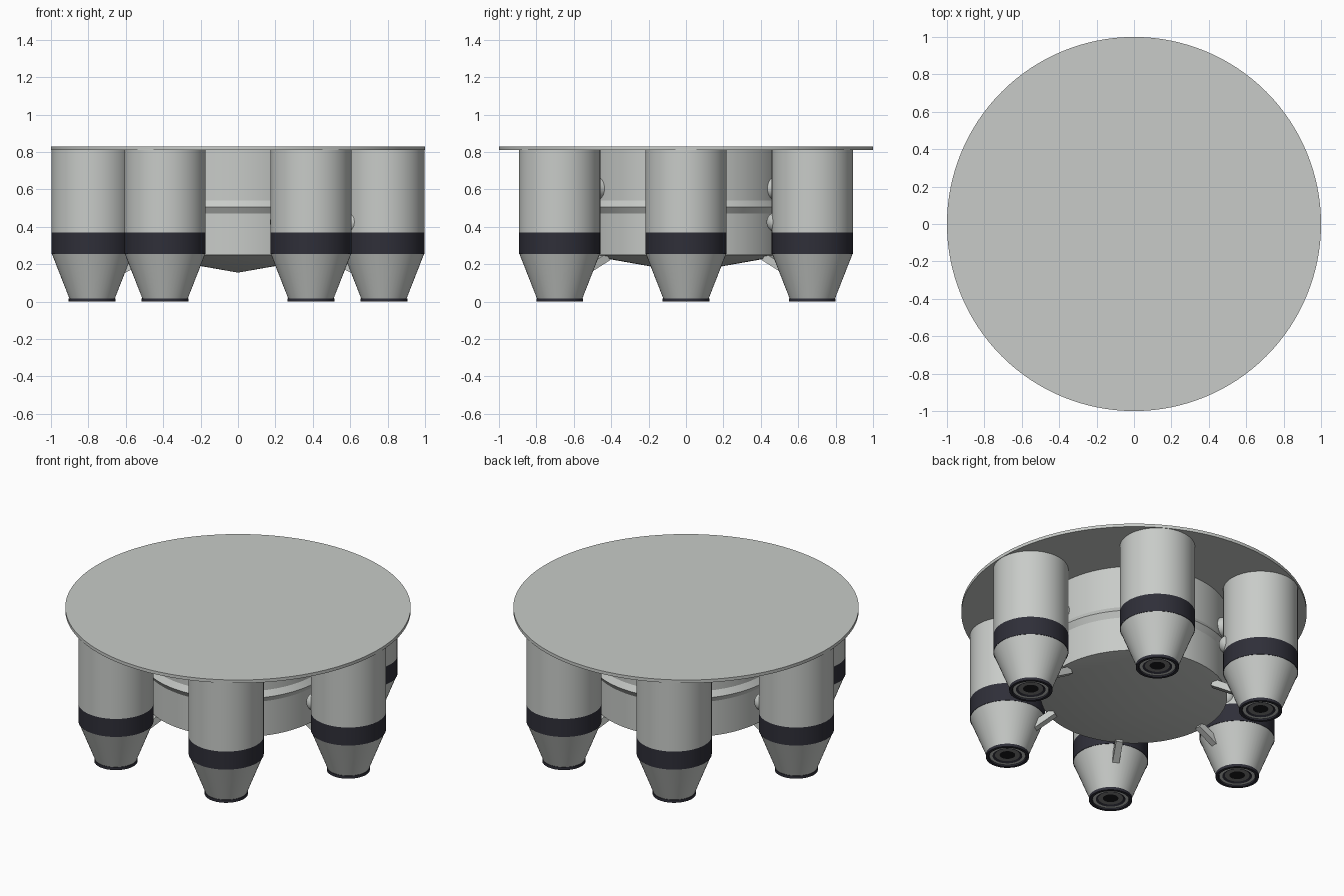
import bpy, bmesh, math
from mathutils import Vector, Matrix

if "Cube" in bpy.data.objects:
    bpy.data.objects.remove(bpy.data.objects["Cube"])


def material(name, rgb):
    m = bpy.data.materials.new(name)
    m.diffuse_color = (*rgb, 1)
    m.use_nodes = True
    m.node_tree.nodes["Principled BSDF"].inputs["Base Color"].default_value = m.diffuse_color
    return m


GREY = material("light_grey", (0.58, 0.60, 0.58))
DARK = material("dark_band", (0.028, 0.028, 0.040))
BLACK = material("nozzle_black", (0.010, 0.010, 0.013))
MID = material("nozzle_grey", (0.22, 0.22, 0.22))
MATS = [GREY, DARK, BLACK, MID]


def finish(name, bm, angle=30):
    bmesh.ops.remove_doubles(bm, verts=bm.verts, dist=1e-5)
    bmesh.ops.recalc_face_normals(bm, faces=bm.faces)
    me = bpy.data.meshes.new(name)
    bm.to_mesh(me)
    bm.free()
    ob = bpy.data.objects.new(name, me)
    bpy.context.collection.objects.link(ob)
    for m in MATS:
        me.materials.append(m)
    bpy.ops.object.select_all(action='DESELECT')
    ob.select_set(True)
    bpy.context.view_layer.objects.active = ob
    bpy.ops.object.shade_smooth_by_angle(angle=math.radians(angle))
    return ob


def lathe(name, profile, seg):
    """profile: (radius, z, material of the strip that follows)"""
    bm = bmesh.new()
    rings = []
    for r, z, _ in profile:
        if r == 0:
            rings.append([bm.verts.new((0, 0, z))] * seg)
        else:
            rings.append([bm.verts.new((r * math.cos(2 * math.pi * i / seg),
                                        r * math.sin(2 * math.pi * i / seg), z)) for i in range(seg)])
    for k in range(len(profile) - 1):
        a, b = rings[k], rings[k + 1]
        for i in range(seg):
            j = (i + 1) % seg
            f = bm.faces.new(list(dict.fromkeys((a[i], a[j], b[j], b[i]))))
            f.material_index = profile[k][2]
    return finish(name, bm, 20)


def six(ob):
    """repeat a part every 60 degrees round the z axis"""
    base = ob.matrix_basis.copy()
    for k in range(1, 6):
        c = ob.copy()
        c.name = f"{ob.name}_{k + 1}"
        c.matrix_basis = Matrix.Rotation(k * math.pi / 3, 4, 'Z') @ base
        bpy.context.collection.objects.link(c)


# Top plate
lathe("top_plate", [(0, 0.81, 0), (1, 0.81, 0), (1, 0.83, 0), (0, 0.83, 0)], 128)

# Central tank with raised rib and shallow cone floor
lathe("central_tank", [(0, 0.155, 0), (0.54, 0.25, 0), (0.54, 0.47, 0), (0.562, 0.505, 0),
                       (0.54, 0.54, 0), (0.54, 0.81, 0), (0, 0.81, 0)], 96)

# Booster pod: nozzle rings, cone, dark band, cylinder
pod = lathe("booster_pod", [
    (0, 0.014, 2), (0.045, 0.014, 3), (0.072, 0.014, 1), (0.086, 0.008, 0),
    (0.104, 0.008, 1), (0.108, 0.0, 1), (0.125, 0.0, 1), (0.125, 0.018, 1), (0.122, 0.018, 0),
    (0.215, 0.255, 1), (0.2175, 0.255, 1), (0.2175, 0.37, 0),
    (0.2175, 0.812, 0), (0, 0.812, 0)], 48)
pod.location = (0.78, 0, 0)
pod.matrix_basis = Matrix.Translation((0.78, 0, 0))
six(pod)

# Slanted strut from tank floor to pod cone
bm = bmesh.new()
a, b = Vector((0.49, 0, 0.24)), Vector((0.70, 0, 0.125))
d = b - a
rot = Matrix.Rotation(math.atan2(-d.z, d.x), 4, 'Y')
bmesh.ops.create_cube(bm, size=1, matrix=Matrix.Translation((a + b) / 2) @ rot
                      @ Matrix.Diagonal((d.length, 0.04, 0.042, 1)))
six(finish("lower_strut", bm))

# Round connector between tank and pod
bm = bmesh.new()
bmesh.ops.create_cone(bm, cap_ends=True, segments=32, radius1=0.058, radius2=0.058, depth=0.12,
                      matrix=Matrix.Translation((0.56, 0, 0.605)) @ Matrix.Rotation(math.pi / 2, 4, 'Y'))
six(finish("upper_connector", bm))

# Round blister on the inner side of each pod
bm = bmesh.new()
phi = math.radians(210)
bmesh.ops.create_uvsphere(bm, u_segments=24, v_segments=16, radius=0.055,
                          matrix=Matrix.Translation((0.78 + 0.19 * math.cos(phi), 0.19 * math.sin(phi), 0.425)))
six(finish("pod_blister", bm))
